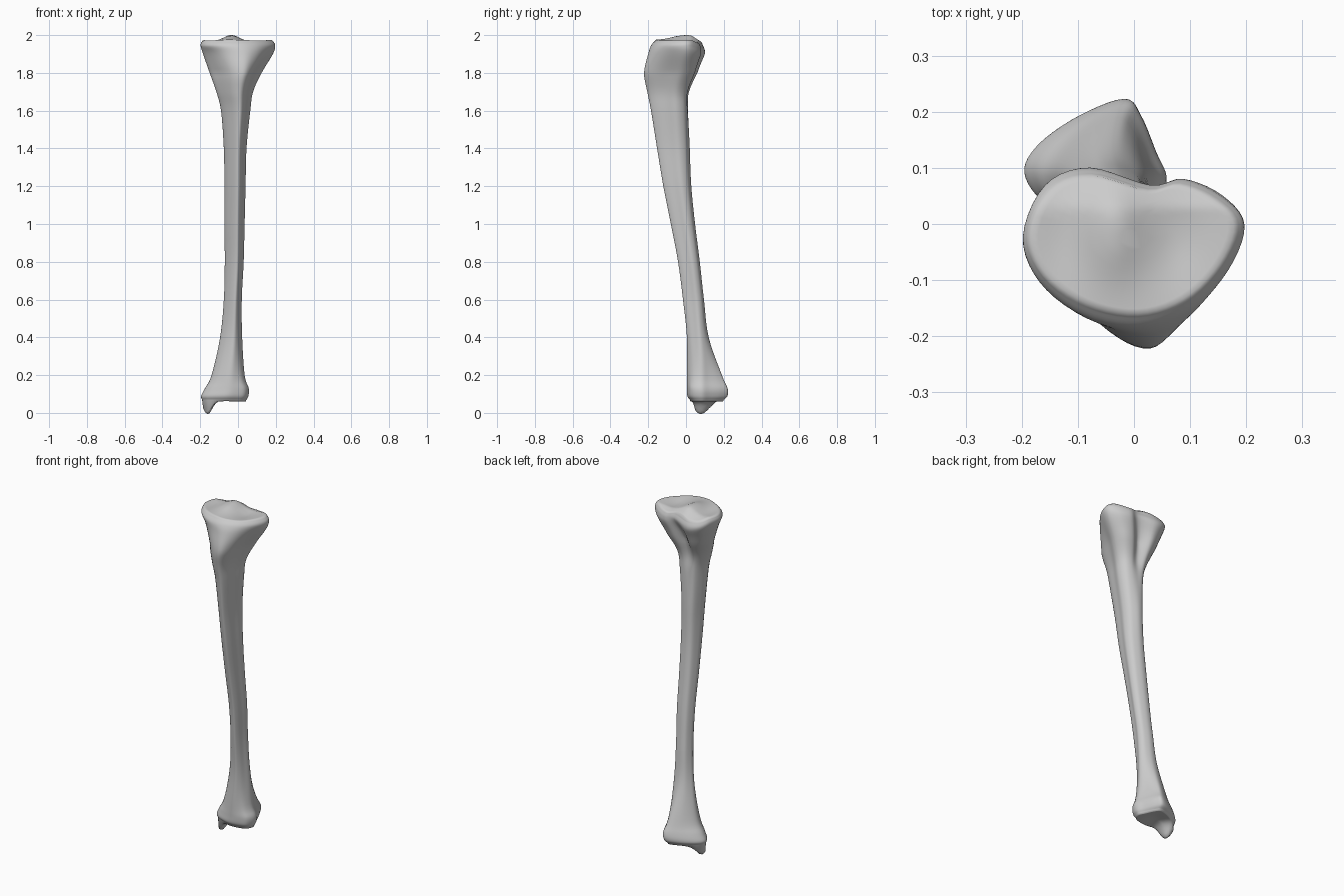
import bpy
import bmesh
from math import exp
from mathutils import Vector

default_cube = bpy.data.objects.get("Cube")
if default_cube:
    bpy.data.objects.remove(default_cube, do_unlink=True)

RING_STEPS = 5      # points between two outline points
HEIGHT_STEPS = 5    # rings between two stations

# Outlines, each running from the -x side round the front to the back
ANKLE = [(-.2, .1), (-.18, .05), (-.13, .02), (-.06, 0), (0, .01), (.04, .03),
         (.06, .08), (.04, .13), (.01, .2), (-.02, .23), (-.1, .2), (-.17, .15)]
SHAFT = [(-1, .1), (-.7, -.4), (-.2, -.8), (.3, -1), (.6, -.7), (.8, -.2),
         (1, .3), (.8, .7), (.4, .9), (-.1, 1), (-.6, .9), (-.9, .5)]
TUBEROSITY = [(-1, .3), (-.7, -.2), (-.2, -.8), (.3, -1), (.6, -.7), (.8, -.1),
              (1, .4), (.8, .8), (.4, .9), (0, .7), (-.4, 1), (-.8, .8)]
PLATEAU = [(-.2, -.02), (-.17, -.1), (-.09, -.16), (.01, -.18), (.1, -.15), (.17, -.08),
           (.2, 0), (.16, .05), (.09, .08), (.03, .07), (-.08, .1), (-.16, .07)]

# Stations: height, x range, y range, blend along the outlines above
STATIONS = [
    (.07, -.19, .045, .02, .2, 0),
    (.09, -.195, .055, .007, .22, 0),
    (.13, -.175, .057, .005, .22, 0),
    (.2, -.14, .035, .005, .19, .2),
    (.4, -.095, .022, .005, .12, .8),
    (.6, -.075, .02, -.016, .095, 1),
    (.8, -.07, .03, -.042, .073, 1),
    (1, -.072, .035, -.08, .048, 1),
    (1.2, -.072, .04, -.12, .028, 1),
    (1.4, -.075, .045, -.153, .02, 1),
    (1.6, -.09, .065, -.185, .015, 1.2),
    (1.7, -.115, .08, -.205, .02, 1.6),
    (1.8, -.15, .125, -.222, .06, 2),
    (1.9, -.185, .185, -.2, .095, 2.6),
    (1.945, -.198, .197, -.185, .1, 3),
    (1.968, -.19, .185, -.165, .09, 3),
]


def smooth_path(points, steps, closed=False):
    """Points along a Catmull-Rom curve through tuples of any length."""
    count = len(points)

    def pick(i):
        return points[i % count] if closed else points[max(0, min(count - 1, i))]

    path = []
    for i in range(count if closed else count - 1):
        for step in range(steps):
            t = step / steps
            path.append([
                b + t / 2 * (c - a + t * (2*a - 5*b + 4*c - d + t * (3*(b - c) + d - a)))
                for a, b, c, d in zip(pick(i - 1), pick(i), pick(i + 1), pick(i + 2))])
    if not closed:
        path.append(list(points[-1]))
    return path


def unit_outline(points):
    """Smooth a closed outline and fit it to the unit square."""
    path = smooth_path(points, RING_STEPS, closed=True)
    fitted = []
    for axis in zip(*path):
        low, high = min(axis), max(axis)
        fitted.append([(value - low) / (high - low) for value in axis])
    return list(zip(*fitted))


OUTLINES = [unit_outline(o) for o in (ANKLE, SHAFT, TUBEROSITY, PLATEAU)]


def bump(value, centre, width):
    return exp(-((value - centre) / width) ** 2)


def droop(y, z):
    """The back of the head slopes down."""
    amount = max(0, min(1, (z - 1.85) / .1))
    return z - amount * .4 * max(0, y - .03)


def station_ring(station):
    z, x_low, x_high, y_low, y_high, blend = station
    blend = max(0, min(2.999, blend))
    lower = int(blend)
    ring = []
    for a, b in zip(OUTLINES[lower], OUTLINES[lower + 1]):
        u, v = Vector(a).lerp(Vector(b), blend - lower)
        x = x_low + u * (x_high - x_low)
        y = y_low + v * (y_high - y_low)
        ring.append(Vector((x, y, droop(y, z))))
    return ring


def plateau_height(x, y):
    """Two shallow dishes with a raised ridge between them."""
    ridge = .027 * bump(x, -.035, .05) * bump(y, -.005, .09)
    dishes = .012 * (bump(x, .08, .05) + .5 * bump(x, -.13, .04)) * bump(y, -.03, .08)
    return droop(y, 1.974 + ridge - dishes)


def ankle_height(x, y):
    """Hollow joint face with a pointed knob on the inner side."""
    knob = .067 * bump(x, -.16, .032) * bump(y, .08, .055)
    hollow = .008 * bump(x, -.06, .05) * bump(y, .11, .07)
    return .06 + hollow - knob


def cap_rings(rim, height):
    """Rings shrinking from a rim to its middle, raised by a height rule."""
    centre = sum(rim, Vector()) / len(rim)
    rings = []
    for scale in (.96, .9, .82, .73, .64, .54, .43, .3, .15):
        ring = [centre.lerp(p, scale) for p in rim]
        for p in ring:
            p.z = height(p.x, p.y)
        rings.append(ring)
    return rings


# Leg bone: bottom cap, lofted body and top cap in one surface
body = [station_ring(s) for s in smooth_path(STATIONS, HEIGHT_STEPS)]
rings = cap_rings(body[0], ankle_height)[::-1] + body + cap_rings(body[-1], plateau_height)

bm = bmesh.new()
loops = [[bm.verts.new(p) for p in ring] for ring in rings]
for low, high in zip(loops, loops[1:]):
    for i in range(len(low)):
        j = (i + 1) % len(low)
        bm.faces.new((low[i], low[j], high[j], high[i]))
bm.faces.new(loops[0][::-1])
bm.faces.new(loops[-1])
bmesh.ops.recalc_face_normals(bm, faces=bm.faces)

mesh = bpy.data.meshes.new("shin_bone")
bm.to_mesh(mesh)
bm.free()
mesh.shade_smooth()
shin_bone = bpy.data.objects.new("shin_bone", mesh)
bpy.context.collection.objects.link(shin_bone)

# Bone colour
bone_grey = bpy.data.materials.new("bone_grey")
bone_grey.use_nodes = True
colour = (.6, .6, .6, 1)
bone_grey.diffuse_color = colour
bone_grey.node_tree.nodes["Principled BSDF"].inputs["Base Color"].default_value = colour
mesh.materials.append(bone_grey)
